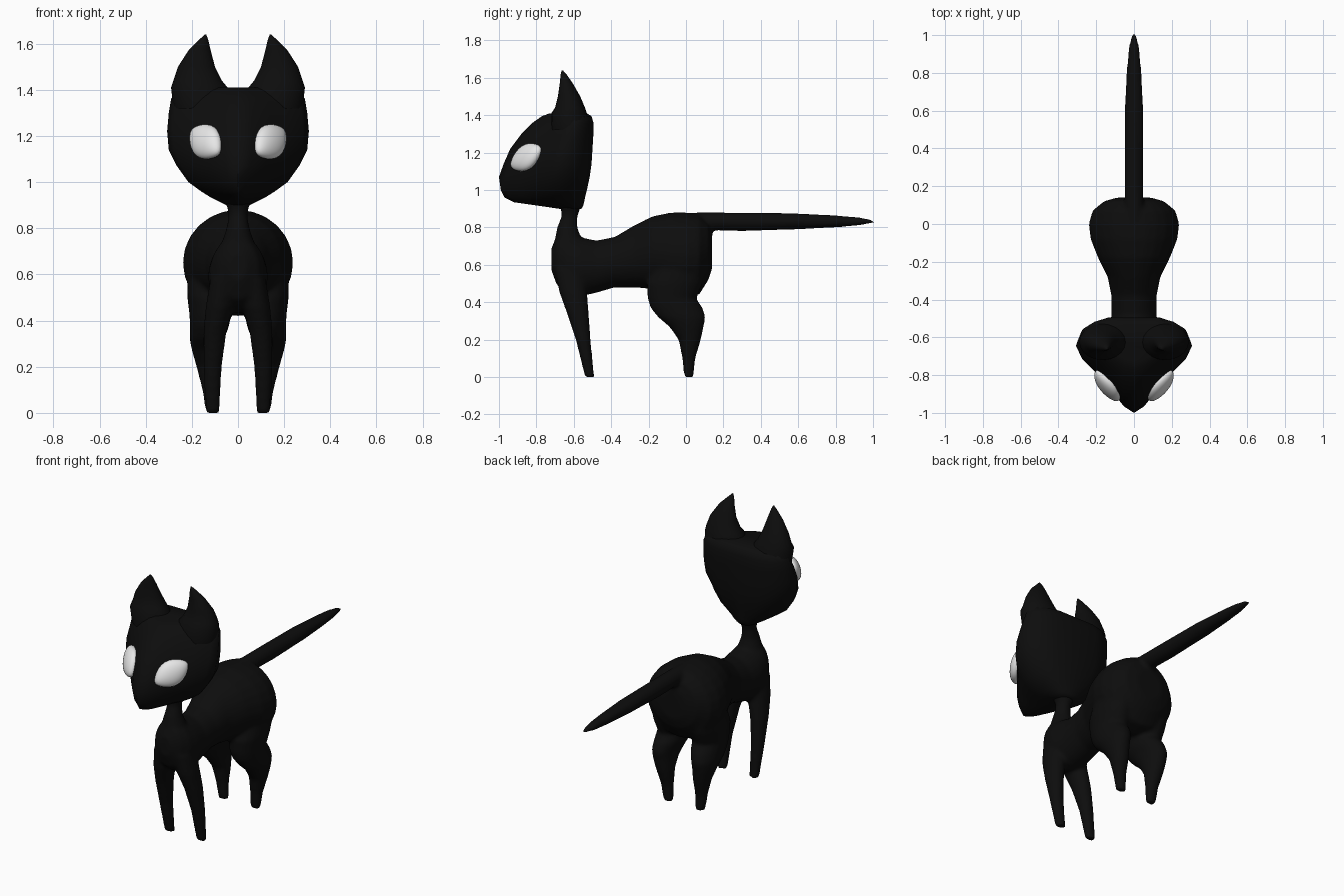
import bpy, bmesh, math
from mathutils import Matrix, Vector

cube = bpy.data.objects.get("Cube")
if cube:
    bpy.data.objects.remove(cube)

CM = 0.01  # all profiles below are given in hundredths


def make_material(name, value, roughness):
    mat = bpy.data.materials.new(name)
    mat.use_nodes = True
    colour = (value, value, value, 1)
    mat.diffuse_color = colour
    shader = mat.node_tree.nodes["Principled BSDF"]
    shader.inputs["Base Color"].default_value = colour
    shader.inputs["Roughness"].default_value = roughness
    return mat


black_fur = make_material("black fur", 0.004, 0.9)
white_eye = make_material("white eye", 0.8, 0.6)


def skin(bm, rings):
    """Bridge a stack of closed rings and cap both ends."""
    loops = [[bm.verts.new(Vector(p) * CM) for p in ring] for ring in rings]
    count = len(loops[0])
    for low, high in zip(loops, loops[1:]):
        for i in range(count):
            j = (i + 1) % count
            bm.faces.new((low[i], low[j], high[j], high[i]))
    bm.faces.new(loops[0][::-1])
    bm.faces.new(loops[-1])


def ellipse(a0, a1, b0, b1, sides):
    for i in range(sides):
        t = math.tau * i / sides
        yield ((a0 + a1) / 2 + (a1 - a0) / 2 * math.cos(t),
               (b0 + b1) / 2 + (b1 - b0) / 2 * math.sin(t))


def upright(bm, profile, side=1, sides=20):
    """Rows: height, x inner, x outer, y front, y back."""
    skin(bm, [[(side * x, y, z) for x, y in ellipse(x0, x1, y0, y1, sides)]
              for z, x0, x1, y0, y1 in profile])


def lengthwise(bm, profile, sides=24):
    """Rows: y, half width, bottom, top."""
    skin(bm, [[(x, y, z) for x, z in ellipse(-w, w, z0, z1, sides)]
              for y, w, z0, z1 in profile])


def finish(bm, name, mat, angle=60):
    bmesh.ops.recalc_face_normals(bm, faces=bm.faces)
    mesh = bpy.data.meshes.new(name)
    bm.to_mesh(mesh)
    bm.free()
    mesh.materials.append(mat)
    obj = bpy.data.objects.new(name, mesh)
    bpy.context.collection.objects.link(obj)
    bpy.ops.object.select_all(action="DESELECT")
    obj.select_set(True)
    bpy.context.view_layer.objects.active = obj
    bpy.ops.object.shade_smooth_by_angle(angle=math.radians(angle))
    return obj


# Body: torso, tail, neck and four legs fused into one smooth skin
TORSO = [(-72, 4, 57, 69), (-69, 9, 49, 76), (-64, 12, 45, 77), (-57, 13, 43, 75),
         (-48, 12, 45, 73), (-38, 12, 48, 75), (-28, 14, 48, 81), (-18, 19, 47, 86),
         (-8, 23, 43, 88), (0, 24, 42, 88), (7, 22, 44, 87), (12, 16, 52, 83),
         (14, 9, 58, 77)]
TAIL = [(-5, 5, 79, 88), (30, 5, 78, 88), (60, 5, 79, 87.5), (80, 4, 80, 86.5),
        (92, 3, 81, 85.5), (98, 2, 82, 84.5), (101, 0.8, 82.5, 83.5)]
NECK = [(66, -9, 9, -70, -54), (74, -7, 7, -70, -56), (80, -5, 5, -69, -58),
        (86, -4, 4, -66.5, -58), (90, -5, 5, -67, -56.5), (96, -9, 9, -70, -55)]
FRONT_LEG = [(0, 8, 14, -54, -49), (20, 7, 15, -59, -51), (35, 5, 15, -64, -52),
             (46, 2, 14, -68, -53), (58, 2, 12, -70, -54)]
HIND_LEG = [(0, 8, 14, -1, 4), (10, 8, 15.5, -2, 5), (20, 7.5, 18, -4, 8),
            (27, 7, 20, -9, 9.5), (32, 6, 21, -15, 10.5), (37, 4, 21, -19, 9),
            (42, 3, 21, -20.5, 5.5), (50, 3, 22, -21, 9), (60, 5, 22, -16, 11)]

bm = bmesh.new()
lengthwise(bm, TORSO)
lengthwise(bm, TAIL)
upright(bm, NECK)
for side in (-1, 1):
    upright(bm, FRONT_LEG, side)
    upright(bm, HIND_LEG, side)
body = finish(bm, "body", black_fur)
remesh = body.modifiers.new("fuse", "REMESH")
remesh.mode = "VOXEL"
remesh.voxel_size = 0.012
remesh.use_smooth_shade = True
smooth = body.modifiers.new("soften", "SMOOTH")
smooth.factor = 0.5
smooth.iterations = 5

# Head: wedge-shaped section (width share, depth share) scaled by height
WEDGE = [(0.2, 0.07), (0.45, 0.24), (0.7, 0.42), (0.92, 0.56), (1, 0.67),
         (0.92, 0.82), (0.72, 0.93), (0.45, 1)]
OUTLINE = ([(0, 0)] + WEDGE + [(0, 1)] + [(-u, v) for u, v in reversed(WEDGE)])
# Rows: height, half width, y front, y back
HEAD = [(90, 5, -68, -56), (91.5, 8, -78, -55), (93.5, 12, -92, -54.5),
        (96, 16, -97, -54), (100, 21.5, -99, -53), (107, 26.5, -100, -51.5),
        (114, 30, -97.5, -50.5), (122, 30.7, -94, -50), (130, 30, -88, -49.5),
        (136, 29, -82, -49.5), (139.5, 27, -77, -50.5), (141, 23, -73, -53)]
bm = bmesh.new()
skin(bm, [[(u * w, front + v * (back - front), z) for u, v in OUTLINE]
          for z, w, front, back in HEAD])
finish(bm, "head", black_fur)

# Ears and eyes, mirrored
EAR = [(132, 3, 28, -72, -51), (141, 4.5, 29, -72, -53), (144, 7, 28, -70, -54),
       (150, 10, 26, -68.5, -56.5), (157, 11.8, 21.5, -67.5, -60.5),
       (162, 13, 16.5, -67, -64), (164, 13.8, 14.4, -66.4, -65.8)]

for side, label in ((1, "left"), (-1, "right")):
    bm = bmesh.new()
    upright(bm, EAR, side)
    finish(bm, label + "_ear", black_fur)

    # Almond eye: squashed sphere pinched toward its two corners
    bm = bmesh.new()
    bmesh.ops.create_uvsphere(bm, u_segments=28, v_segments=16, radius=1)
    for v in bm.verts:
        v.co.y *= 1 - 0.3 * v.co.x ** 2
    normal = Vector((0.68, -0.66, 0.3)).normalized()
    across = Vector((1, 1, 0)).normalized()
    up = normal.cross(across)
    frame = Matrix((across, up, normal)).transposed().to_4x4()
    place = (Matrix.Diagonal((side, 1, 1, 1))
             @ Matrix.Translation((0.14, -0.855, 1.175)) @ frame
             @ Matrix.Rotation(math.radians(28), 4, "Z")
             @ Matrix.Diagonal((0.108, 0.074, 0.04, 1)))
    bmesh.ops.transform(bm, matrix=place, verts=bm.verts)
    finish(bm, label + "_eye", white_eye)
